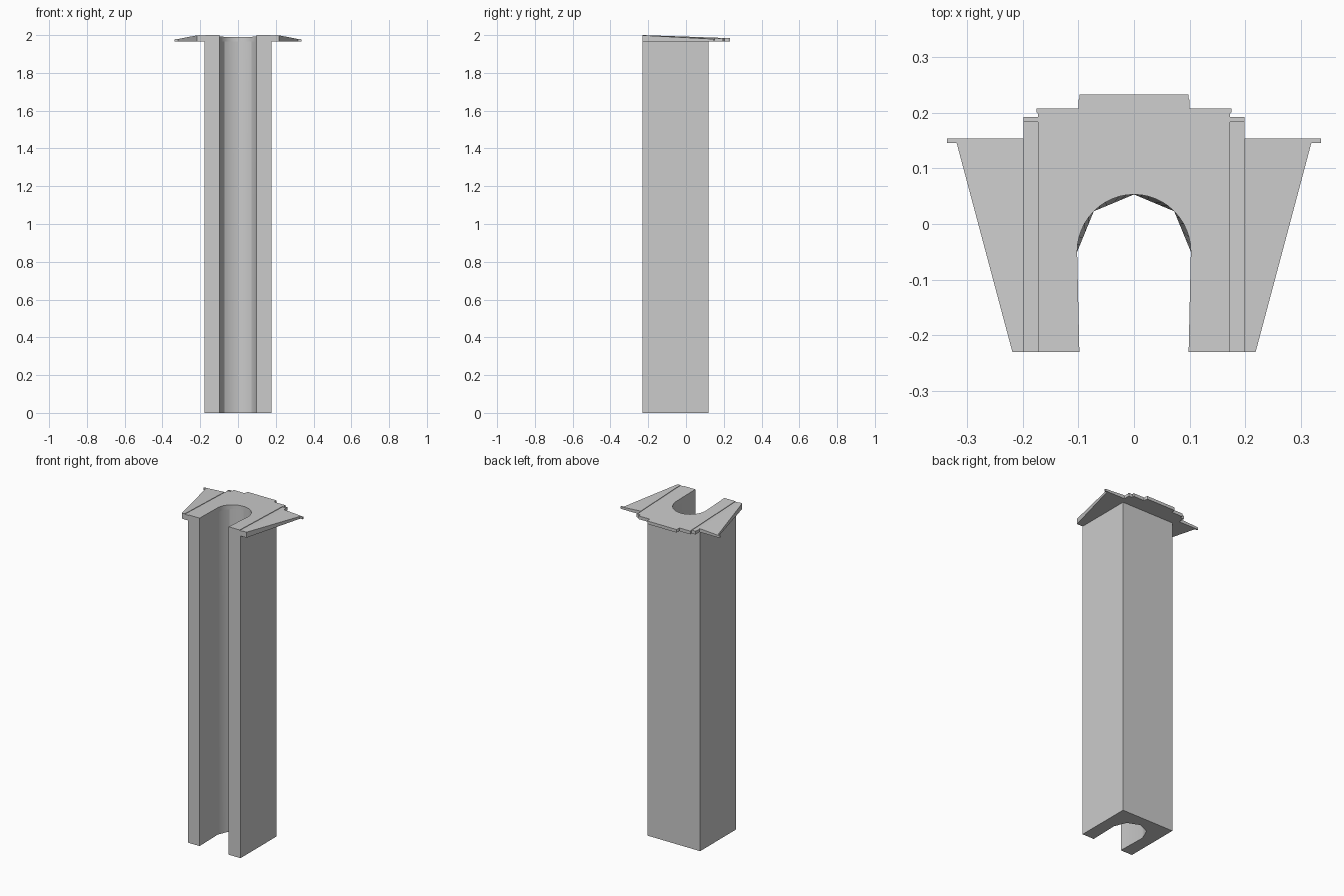
import bpy, bmesh, math

cube = bpy.data.objects.get("Cube")
if cube:
    bpy.data.objects.remove(cube, do_unlink=True)

grey = bpy.data.materials.new("plain grey")
grey.use_nodes = True
COLOUR = (0.6, 0.6, 0.6, 1)
grey.diffuse_color = COLOUR
grey.node_tree.nodes["Principled BSDF"].inputs["Base Color"].default_value = COLOUR

FRONT, UNDER = -0.23, 1.965
ARCH_Y, ARCH_R, SEGMENTS = -0.05, 0.102, 24


def deck_z(x, y):
    """Deck surface, falling gently towards the back."""
    return 2.0 - 0.035 * (y - FRONT)


def strip_z(x, y):
    return deck_z(x, y) - 0.003


def wing_z(x, y):
    """Wing surface, also falling towards the tip."""
    return deck_z(x, y) - 0.065 * (abs(x) - 0.198)


def arch(coarse=False):
    """Notch outline from right to left, round or with four flat sides."""
    def point(i):
        a = math.pi * (1 - i / SEGMENTS)
        return ARCH_R * math.cos(a), ARCH_Y + (ARCH_R + 0.001) * math.sin(a)
    points = []
    side = SEGMENTS // 4
    for i in range(SEGMENTS + 1):
        x, y = point(i)
        if coarse:
            start = min(i // side, 3) * side
            f = (i - start) / side
            (ax, ay), (bx, by) = point(start), point(start + side)
            x, y = ax + (bx - ax) * f, ay + (by - ay) * f
        points.append((x, y))
    return [(-0.098, FRONT)] + points + [(0.098, FRONT)]


def loft(name, low, high, low_z, high_z):
    """Solid between two outlines with equal point counts."""
    bm = bmesh.new()
    a = [bm.verts.new((x, y, low_z)) for x, y in low]
    b = [bm.verts.new((x, y, high_z(x, y))) for x, y in high]
    bm.faces.new(a[::-1])
    bm.faces.new(b)
    for i in range(len(a)):
        j = (i + 1) % len(a)
        bm.faces.new((a[i], a[j], b[j], b[i]))
    bmesh.ops.recalc_face_normals(bm, faces=bm.faces)
    mesh = bpy.data.meshes.new(name)
    bm.to_mesh(mesh)
    bm.free()
    mesh.materials.append(grey)
    obj = bpy.data.objects.new(name, mesh)
    bpy.context.collection.objects.link(obj)
    bpy.ops.object.select_all(action='DESELECT')
    obj.select_set(True)
    bpy.context.view_layer.objects.active = obj
    bpy.ops.object.shade_smooth_by_angle(angle=math.radians(25))
    return obj


# Tall column, its notch round at the top and faceted at the foot
shell = [(0.178, FRONT), (0.178, 0.118), (-0.178, 0.118), (-0.178, FRONT)]
loft("column", arch(True) + shell, arch() + shell, 0, lambda x, y: UNDER)

# Deck with stepped back edge
half = [(0.172, FRONT), (0.172, 0.198), (0.175, 0.2), (0.175, 0.207),
        (0.1, 0.207), (0.1, 0.222), (0.098, 0.225), (0.098, 0.232)]
outline = arch() + half + [(-x, y) for x, y in reversed(half)]
loft("deck", outline, outline, UNDER, deck_z)

# Side strips and tapered wings with a lip along the back
strip = [(0.172, FRONT), (0.198, FRONT), (0.198, 0.183), (0.172, 0.183)]
strip_lip = [(0.172, 0.183), (0.198, 0.183), (0.198, 0.192), (0.172, 0.192)]
wing = [(0.198, FRONT), (0.218, FRONT), (0.318, 0.145), (0.335, 0.145),
        (0.335, 0.153), (0.198, 0.153)]
for side, s in (("left", 1), ("right", -1)):
    for part, shape, top in (("strip", strip, strip_z), ("strip_lip", strip_lip, deck_z),
                             ("wing", wing, wing_z)):
        points = [(s * x, y) for x, y in shape]
        loft(f"{side}_{part}", points, points, UNDER, top)
